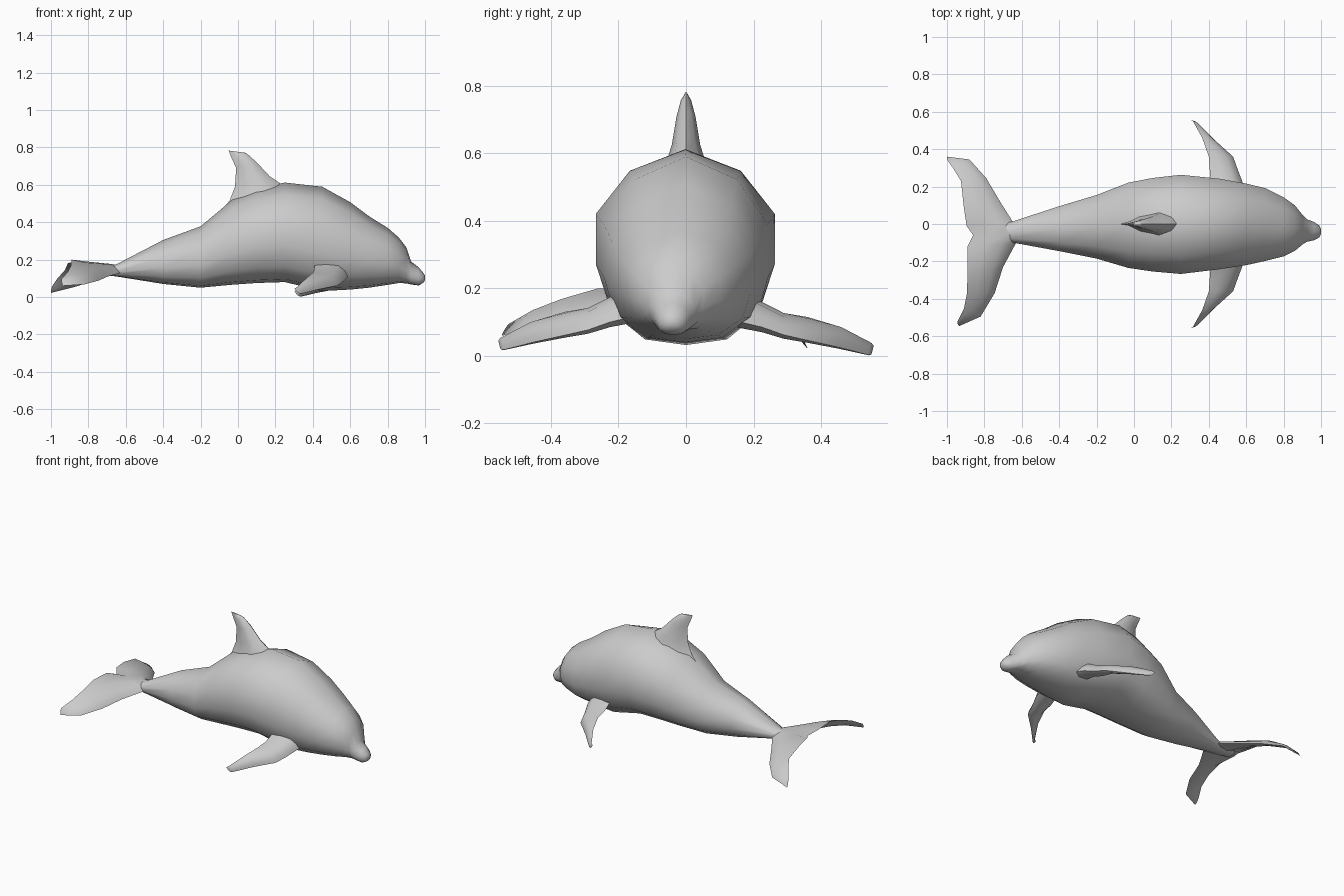
import bpy, bmesh, math
from mathutils import Vector


def loft(name, rings, angle=60):
    """Skin a list of equal-length point rings and close both ends."""
    bm = bmesh.new()
    rows = [[bm.verts.new(p) for p in ring] for ring in rings]
    n = len(rows[0])
    for a, b in zip(rows, rows[1:]):
        for i in range(n):
            j = (i + 1) % n
            bm.faces.new((a[i], a[j], b[j], b[i]))
    bm.faces.new(rows[0])
    bm.faces.new(rows[-1])
    bmesh.ops.recalc_face_normals(bm, faces=bm.faces)
    mesh = bpy.data.meshes.new(name)
    bm.to_mesh(mesh)
    bm.free()
    obj = bpy.data.objects.new(name, mesh)
    bpy.context.collection.objects.link(obj)
    bpy.ops.object.select_all(action='DESELECT')
    obj.select_set(True)
    bpy.context.view_layer.objects.active = obj
    bpy.ops.object.shade_smooth_by_angle(angle=math.radians(angle))
    return obj


def blade(lead, trail, half, axis):
    """Lens-shaped section between a leading and a trailing point."""
    lead, trail = Vector(lead), Vector(trail)
    off = Vector(axis).normalized() * half
    pts = [(0, 0), (.12, .6), (.35, 1), (.7, .65), (1, 0),
           (.7, -.65), (.35, -1), (.12, -.6)]
    return [lead.lerp(trail, u) + off * t for u, t in pts]


# Body: x, bottom z, top z, half width, centre y
stations = [
    (-.80, .125, .170, .035, -.050),
    (-.65, .110, .175, .056, -.043),
    (-.40, .070, .305, .120, -.025),
    (-.20, .050, .378, .170, -.015),
    (-.03, .066, .520, .228, -.007),
    (.10, .075, .580, .250, -.004),
    (.25, .080, .612, .265, -.002),
    (.45, .032, .590, .243, 0),
    (.60, .040, .507, .218, -.002),
    (.70, .050, .432, .195, -.003),
    (.80, .065, .370, .158, -.015),
    (.86, .075, .318, .122, -.022),
    (.90, .073, .265, .080, -.030),
    (.925, .067, .190, .060, -.035),
    (.965, .062, .160, .048, -.038),
    (.99, .075, .130, .032, -.040),
    (1.0, .090, .115, .012, -.040),
]
half = [(0, 1), (.62, .88), (1, .64), (1, .36), (.87, .16), (.5, .03), (0, 0)]
section = half + [(-y, t) for y, t in half[-2:0:-1]]
loft("body", [[(x, cy + y * w, lo + t * (hi - lo)) for y, t in section]
              for x, lo, hi, w, cy in stations])

# Dorsal fin: leading point, trailing point, half thickness
dorsal = [
    ((.27, 0, .56), (-.14, 0, .40), .075),
    ((.23, 0, .605), (-.045, 0, .515), .058),
    ((.17, 0, .645), (-.016, 0, .590), .042),
    ((.10, 0, .720), (-.010, 0, .690), .028),
    ((.05, 0, .765), (-.035, 0, .745), .015),
    ((.035, 0, .772), (-.05, 0, .783), .004),
]
loft("dorsal_fin", [blade(a, b, h, (0, 1, 0)) for a, b, h in dorsal])

# Flippers, mirrored with the second one held a little higher
flipper = [
    ((.60, .12, .11), (.38, .12, .20), .055),
    ((.58, .225, .085), (.41, .225, .155), .042),
    ((.555, .29, .062), (.405, .29, .125), .034),
    ((.53, .36, .046), (.40, .36, .115), .028),
    ((.43, .45, .026), (.365, .46, .085), .021),
    ((.34, .54, .003), (.315, .55, .038), .010),
    ((.33, .548, .004), (.302, .556, .030), .004),
]
for name, s, dz in (("left_flipper", 1, 0), ("right_flipper", -1, .015)):
    loft(name, [blade((a[0], s * a[1], a[2] + dz), (b[0], s * b[1], b[2] + dz),
                      h, (.4, 0, 1)) for a, b, h in flipper])

# Tail flukes: one span running from tip to tip through the notch
flukes = [
    ((-1.0, .36, .022), (-.995, .338, .055), .004),
    ((-.88, .345, .052), (-.965, .295, .100), .012),
    ((-.79, .245, .080), (-.925, .23, .145), .018),
    ((-.71, .11, .110), (-.91, .09, .180), .022),
    ((-.65, .015, .130), (-.895, -.01, .185), .028),
    ((-.60, -.045, .140), (-.86, -.06, .170), .030),
    ((-.63, -.10, .130), (-.89, -.12, .192), .028),
    ((-.70, -.23, .108), (-.89, -.26, .200), .022),
    ((-.745, -.37, .088), (-.893, -.37, .168), .018),
    ((-.82, -.495, .068), (-.91, -.455, .135), .012),
    ((-.935, -.546, .060), (-.945, -.525, .095), .004),
]
loft("tail_flukes", [blade(a, b, h, (.5, 0, .87)) for a, b, h in flukes])
